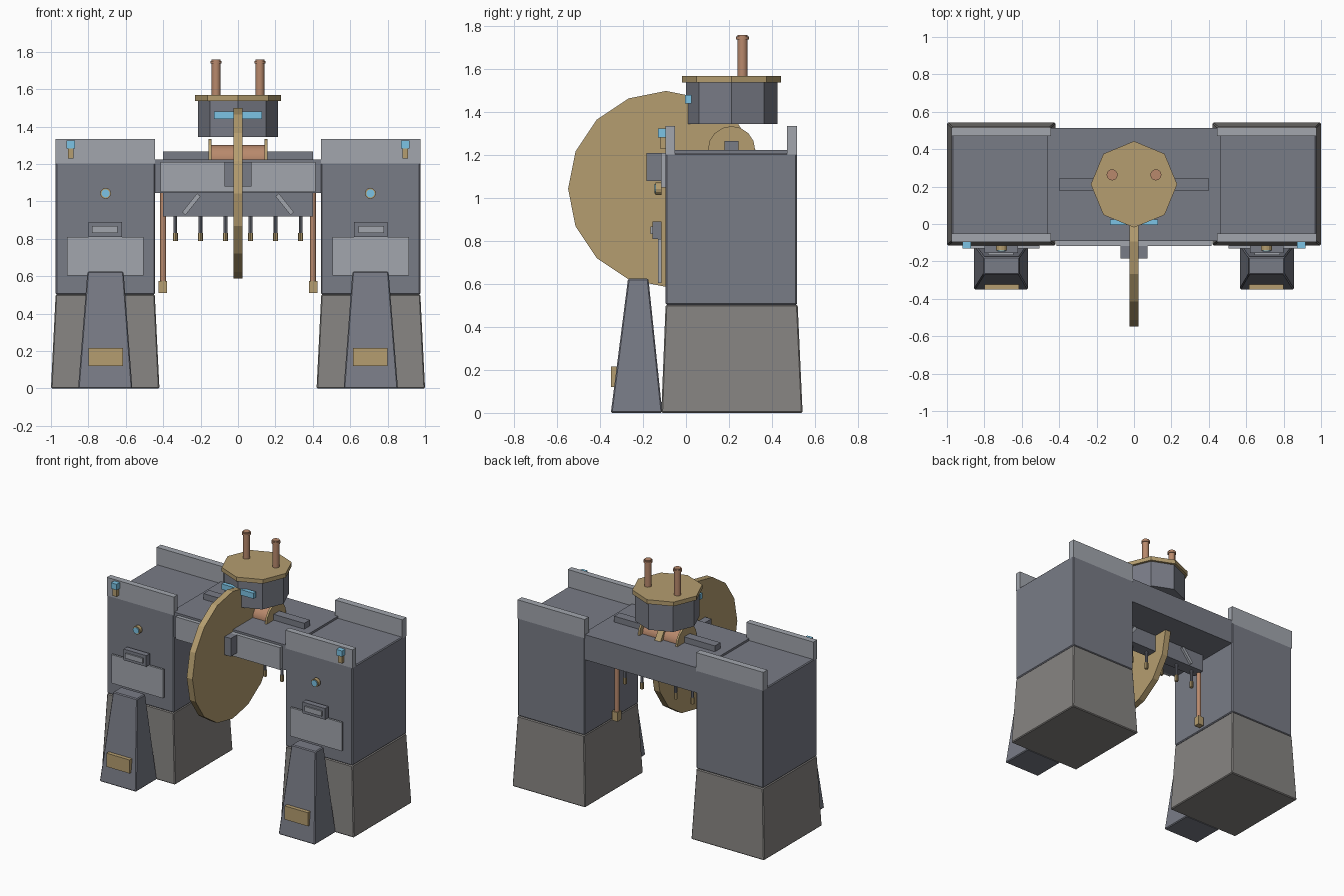
import bpy, bmesh
from math import pi, atan2
from mathutils import Matrix, Vector

if "Cube" in bpy.data.objects:
    bpy.data.objects.remove(bpy.data.objects["Cube"])


def material(name, r, g, b):
    m = bpy.data.materials.new(name)
    m.diffuse_color = (r, g, b, 1)
    m.use_nodes = True
    m.node_tree.nodes["Principled BSDF"].inputs["Base Color"].default_value = m.diffuse_color
    return m


STEEL = material("steel", 0.19, 0.20, 0.24)
STONE = material("stone", 0.24, 0.23, 0.22)
PALE = material("pale_steel", 0.36, 0.38, 0.42)
BRASS = material("brass", 0.46, 0.34, 0.16)
COPPER = material("copper", 0.48, 0.25, 0.15)
GLASS = material("glass", 0.20, 0.55, 0.78)


def finish(name, bm, mat, bevel=0):
    bmesh.ops.recalc_face_normals(bm, faces=bm.faces)
    me = bpy.data.meshes.new(name)
    bm.to_mesh(me)
    bm.free()
    me.materials.append(mat)
    ob = bpy.data.objects.new(name, me)
    bpy.context.collection.objects.link(ob)
    if bevel:
        mod = ob.modifiers.new("edge", 'BEVEL')
        mod.width, mod.segments = bevel, 1
    return ob


def frustum(name, bottom, top, z0, z1, mat, bevel=0):
    """Tapered block; bottom and top are (x0, x1, y0, y1)."""
    bm = bmesh.new()
    bmesh.ops.create_cube(bm, size=1)
    for v in bm.verts:
        r = top if v.co.z > 0 else bottom
        v.co = (r[1] if v.co.x > 0 else r[0], r[3] if v.co.y > 0 else r[2],
                z1 if v.co.z > 0 else z0)
    return finish(name, bm, mat, bevel)


def box(name, x0, x1, y0, y1, z0, z1, mat, bevel=0):
    return frustum(name, (x0, x1, y0, y1), (x0, x1, y0, y1), z0, z1, mat, bevel)


def cyl(name, center, r, length, axis, sides, mat, smooth=False):
    bm = bmesh.new()
    bmesh.ops.create_cone(bm, cap_ends=True, segments=sides, radius1=r, radius2=r, depth=length)
    rot = {'X': Matrix.Rotation(pi / 2, 4, 'Y'), 'Y': Matrix.Rotation(pi / 2, 4, 'X'),
           'Z': Matrix.Identity(4)}[axis]
    bm.transform(Matrix.Translation(center) @ rot)
    if smooth:
        for f in bm.faces:
            f.smooth = len(f.verts) == 4
        for e in bm.edges:
            e.smooth = e.calc_face_angle(0) < 0.8
    return finish(name, bm, mat)


def sided(func, name, s, x0, x1, *rest):
    """Block mirrored to side s of x = 0."""
    a, b = sorted((s * x0, s * x1))
    return func(name, a, b, *rest)


MID = 0.212  # centre line of the bridge in y

for s, side in ((-1, "left"), (1, "right")):
    # tapered stone base and upper tower
    def rect(x0, x1, y0, y1):
        a, b = sorted((s * x0, s * x1))
        return (a, b, y0, y1)
    frustum(side + "_tower_base", rect(0.42, 1.0, -0.115, 0.543),
            rect(0.445, 0.975, -0.095, 0.52), 0, 0.503, STONE, 0.006)
    sided(box, side + "_tower", s, 0.443, 0.975, -0.095, 0.517, 0.503, 1.21, STEEL, 0.006)
    # parapets
    sided(box, side + "_front_parapet", s, 0.443, 0.975, -0.095, -0.052, 1.20, 1.335, PALE)
    sided(box, side + "_back_parapet", s, 0.443, 0.975, 0.47, 0.517, 1.20, 1.335, PALE)
    # front buttress with plaque
    frustum(side + "_buttress", rect(0.565, 0.855, -0.35, -0.11),
            rect(0.612, 0.805, -0.27, -0.175), 0, 0.625, STEEL, 0.006)
    sided(box, side + "_plaque", s, 0.615, 0.80, -0.35, -0.30, 0.12, 0.217, BRASS)
    # front panel, slot housing and round lamp
    sided(box, side + "_front_panel", s, 0.505, 0.915, -0.13, -0.115, 0.605, 0.81, PALE)
    sided(box, side + "_slot_housing", s, 0.62, 0.80, -0.155, -0.115, 0.81, 0.89, STEEL)
    sided(box, side + "_slot", s, 0.643, 0.78, -0.165, -0.15, 0.832, 0.868, PALE)
    cyl(side + "_lamp_ring", (s * 0.708, -0.128, 1.043), 0.029, 0.026, 'Y', 12, BRASS)
    cyl(side + "_lamp_glass", (s * 0.708, -0.135, 1.043), 0.022, 0.024, 'Y', 12, GLASS)
    # corner lantern
    sided(box, side + "_lantern_post", s, 0.88, 0.91, -0.122, -0.095, 1.23, 1.285, BRASS)
    sided(box, side + "_lantern", s, 0.872, 0.917, -0.13, -0.092, 1.283, 1.325, GLASS)
    # hanging copper pipe with brass foot
    cyl(side + "_hanging_pipe", (s * 0.40, MID, 0.81), 0.017, 0.48, 'Z', 10, COPPER, True)
    sided(box, side + "_pipe_foot", s, 0.38, 0.425, MID - 0.022, MID + 0.022, 0.51, 0.575, BRASS)
    # diagonal strut on the hanging beam
    p, q = Vector((s * 0.29, MID, 0.935)), Vector((s * 0.21, MID, 1.035))
    strut = box(side + "_strut", -0.064, 0.064, -0.06, 0.06, -0.012, 0.012, PALE)
    strut.location = (p + q) / 2
    strut.rotation_euler.y = -atan2(q.z - p.z, q.x - p.x)
    # spool flange and chimney
    cyl(side + "_spool_flange", (s * 0.15, MID, 1.225), 0.11, 0.014, 'X', 16, BRASS)
    cyl(side + "_chimney", (s * 0.117, 0.263, 1.66), 0.024, 0.20, 'Z', 12, COPPER, True)
    cyl(side + "_chimney_band", (s * 0.117, 0.263, 1.745), 0.030, 0.014, 'Z', 12, COPPER, True)

# bridge deck, front panel and lower beam
box("bridge_deck", -0.465, 0.465, -0.09, 0.513, 1.045, 1.225, STEEL)
box("bridge_front_panel", -0.415, 0.415, -0.117, -0.085, 1.05, 1.21, PALE)
box("wheel_bracket", -0.072, 0.072, -0.185, -0.09, 1.08, 1.21, STEEL)
box("hanging_beam", -0.40, 0.40, MID - 0.045, MID + 0.045, 0.92, 1.05, STEEL)

# row of hanging pins
for i in range(6):
    x = -0.335 + i * 0.134
    cyl(f"hanging_pin_{i + 1}", (x, MID, 0.875), 0.010, 0.11, 'Z', 8, STEEL)
    cyl(f"pin_tip_{i + 1}", (x, MID, 0.81), 0.013, 0.045, 'Z', 8, BRASS)

# large upright wheel
cyl("big_wheel", (0, -0.093, 1.043), 0.456, 0.046, 'X', 16, BRASS)

# spool and rail on the deck
box("deck_rail", -0.40, 0.40, MID - 0.032, MID + 0.032, 1.22, 1.267, STEEL)
cyl("copper_spool", (0, MID, 1.225), 0.077, 0.29, 'X', 16, COPPER, True)

# octagonal cabin with brass roof and window strip
cyl("cabin", (0, MID, 1.4425), 0.213, 0.195, 'Z', 8, STEEL)
cyl("cabin_roof", (0, MID, 1.553), 0.231, 0.03, 'Z', 8, BRASS)
box("cabin_window", -0.127, 0.127, -0.005, 0.025, 1.44, 1.48, GLASS)
